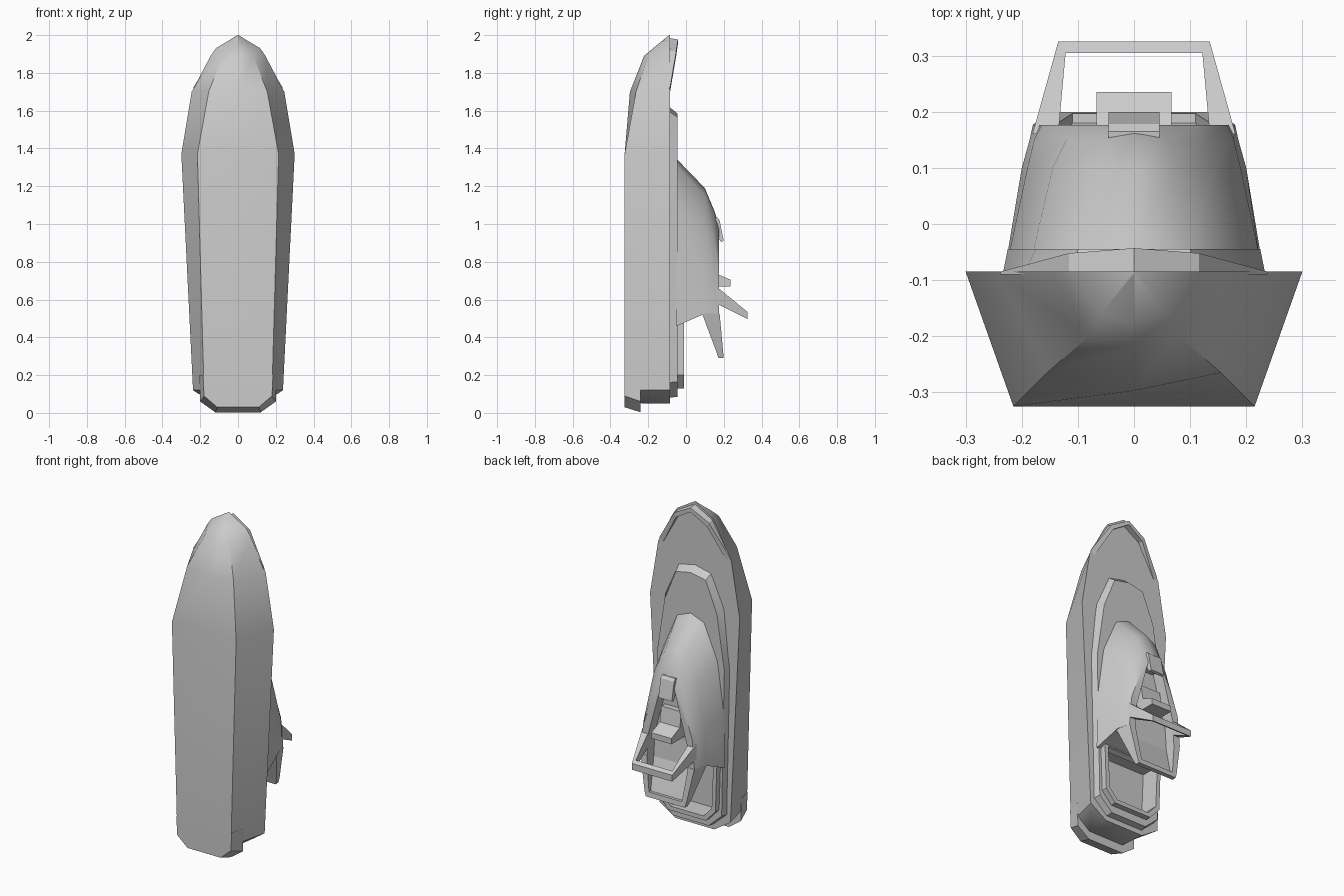
import bpy, bmesh, math

if "Cube" in bpy.data.objects:
    bpy.data.objects.remove(bpy.data.objects["Cube"])


def loft(name, rings, smooth=35):
    """Skin a closed solid through rings of equal point count."""
    bm = bmesh.new()
    vs = [[bm.verts.new(p) for p in r] for r in rings]
    n = len(vs[0])
    for a, b in zip(vs, vs[1:]):
        for i in range(n):
            j = (i + 1) % n
            bm.faces.new((a[i], a[j], b[j], b[i]))
    bm.faces.new(vs[0])
    bm.faces.new(vs[-1])
    bmesh.ops.recalc_face_normals(bm, faces=bm.faces)
    me = bpy.data.meshes.new(name)
    bm.to_mesh(me)
    bm.free()
    ob = bpy.data.objects.new(name, me)
    bpy.context.collection.objects.link(ob)
    bpy.ops.object.select_all(action='DESELECT')
    ob.select_set(True)
    bpy.context.view_layer.objects.active = ob
    if smooth:
        bpy.ops.object.shade_smooth_by_angle(angle=math.radians(smooth))
    return ob


def mirrored(half):
    return half + [(-a, b) for a, b in reversed(half) if a > 0]


def plan(y, half):
    """Half outline (x, z) at height y, mirrored across x."""
    return [(x, y, z) for x, z in mirrored(half)]


def station(z, half):
    """Half section (x, y) at length z, mirrored across x."""
    return [(x, y, z) for x, y in mirrored(half)]


def prism(name, profile, hw):
    return loft(name, [[(s * hw, y, z) for y, z in profile] for s in (-1, 1)], 0)


def cut(ob, cutter):
    m = ob.modifiers.new("cut", 'BOOLEAN')
    m.operation = 'DIFFERENCE'
    m.solver = 'EXACT'
    m.object = cutter
    cutter.hide_render = True
    cutter.hide_set(True)


# hull: keel, chine, gunwale at each station
D = -0.085
hull = loft("hull", [
    station(0.05, [(0, -0.235), (0.115, -0.235), (0.13, D)]),
    station(0.12, [(0, -0.325), (0.18, -0.325), (0.238, D)]),
    station(1.37, [(0, -0.325), (0.215, -0.325), (0.30, D)]),
    station(1.70, [(0, -0.297), (0.155, -0.265), (0.245, D)]),
    station(1.89, [(0, -0.222), (0.08, -0.20), (0.145, D)]),
    station(1.93, [(0, -0.175), (0.06, -0.16), (0.118, D)]),
    station(2.0, [(0, D - 0.004), (0.001, D - 0.002), (0.002, D)]),
], 40)

# swim platform
loft("swim_platform", [
    plan(-0.325, [(0, 0.2), (0.185, 0.2), (0.18, 0.09), (0.11, 0.03), (0, 0.03)]),
    plan(-0.24, [(0, 0.2), (0.205, 0.2), (0.20, 0.06), (0.12, 0.003), (0, 0.003)])])

# bow bulwark, rising toward the stem
rail = [(0.238, 1.72, 0.0), (0.116, 1.92, 0.033), (0.0, 1.985, 0.042)]
for s, side in ((1, "right"), (-1, "left")):
    loft("bow_bulwark_" + side, [
        [(s * x, D - 0.005, z), (s * x, D + h, z - h * 0.2),
         (s * x * 0.9, D + h, z - 0.025 - h * 0.2), (s * x * 0.9, D - 0.005, z - 0.025)]
        for x, z, h in rail], 0)

# raised deck
deck = loft("raised_deck", [
    plan(D - 0.01, [(0, 1.625), (0.11, 1.60), (0.20, 1.40), (0.235, 1.05),
                    (0.215, 0.16), (0.125, 0.08), (0, 0.08)]),
    plan(-0.045, [(0, 1.585), (0.10, 1.565), (0.175, 1.38), (0.225, 1.05),
                  (0.207, 0.165), (0.12, 0.085), (0, 0.085)])], 20)

# cockpit coaming and recessed cockpit
rim = [(0, 0.50), (0.20, 0.50), (0.19, 0.20), (0.125, 0.13), (0, 0.13)]
well = [(0, 0.47), (0.175, 0.47), (0.165, 0.215), (0.11, 0.155), (0, 0.155)]
coaming = loft("cockpit_coaming", [plan(-0.06, rim), plan(-0.01, rim)], 20)
cockpit_cutter = loft("cockpit_cutter", [plan(-0.13, well), plan(0.03, well)], 0)
for ob in (hull, deck, coaming):
    cut(ob, cockpit_cutter)

# cabin
cabin = loft("cabin", [
    plan(-0.05, [(0, 1.345), (0.09, 1.31), (0.18, 1.10), (0.222, 0.80), (0.225, 0.46), (0, 0.46)]),
    plan(0.10, [(0, 1.19), (0.07, 1.15), (0.145, 1.0), (0.19, 0.75), (0.20, 0.525), (0, 0.525)]),
    plan(0.15, [(0, 1.07), (0.055, 1.04), (0.12, 0.91), (0.178, 0.72), (0.186, 0.525), (0, 0.525)]),
    plan(0.176, [(0, 0.99), (0.05, 0.97), (0.11, 0.86), (0.165, 0.70), (0.18, 0.525), (0, 0.525)]),
], 45)

# flybridge overhang, tapering aft
overhang = loft("flybridge_overhang", [
    station(z, [(0, lo), (w, lo), (t, hi), (0, hi)])
    for z, lo, hi, w, t in ((0.526, 0.085, 0.178, 0.20, 0.18),
                            (0.32, 0.162, 0.197, 0.145, 0.14),
                            (0.29, 0.172, 0.20, 0.132, 0.13))], 20)

# flybridge well, cut through cabin roof and overhang
fly_cutter = loft("flybridge_cutter", [
    station(z, [(0, lo), (w, lo), (w, 0.26), (0, 0.26)])
    for z, lo, w in ((0.32, 0.18, 0.11), (0.50, 0.115, 0.135),
                     (0.64, 0.105, 0.135), (0.97, 0.105, 0.045))], 0)
cut(cabin, fly_cutter)
cut(overhang, fly_cutter)

# helm seat and console
prism("helm_seat", [(0.09, 0.83), (0.14, 0.83), (0.155, 0.74), (0.235, 0.705),
                    (0.235, 0.67), (0.09, 0.67)], 0.067)
prism("helm_console", [(0.10, 1.03), (0.165, 1.035), (0.178, 1.02), (0.20, 0.91),
                       (0.185, 0.905), (0.155, 0.95), (0.10, 0.95)], 0.045)

# radar arch
for s, side in ((1, "right"), (-1, "left")):
    loft("arch_leg_" + side, [
        [(s * a, y, z0), (s * b, y, z0), (s * b, y, z1), (s * a, y, z1)]
        for a, b, y, z0, z1 in ((0.135, 0.181, 0.16, 0.58, 0.67),
                                (0.12, 0.135, 0.325, 0.497, 0.535))], 0)
prism("arch_crossbar", [(0.305, 0.507), (0.325, 0.497), (0.325, 0.535), (0.305, 0.55)], 0.134)
